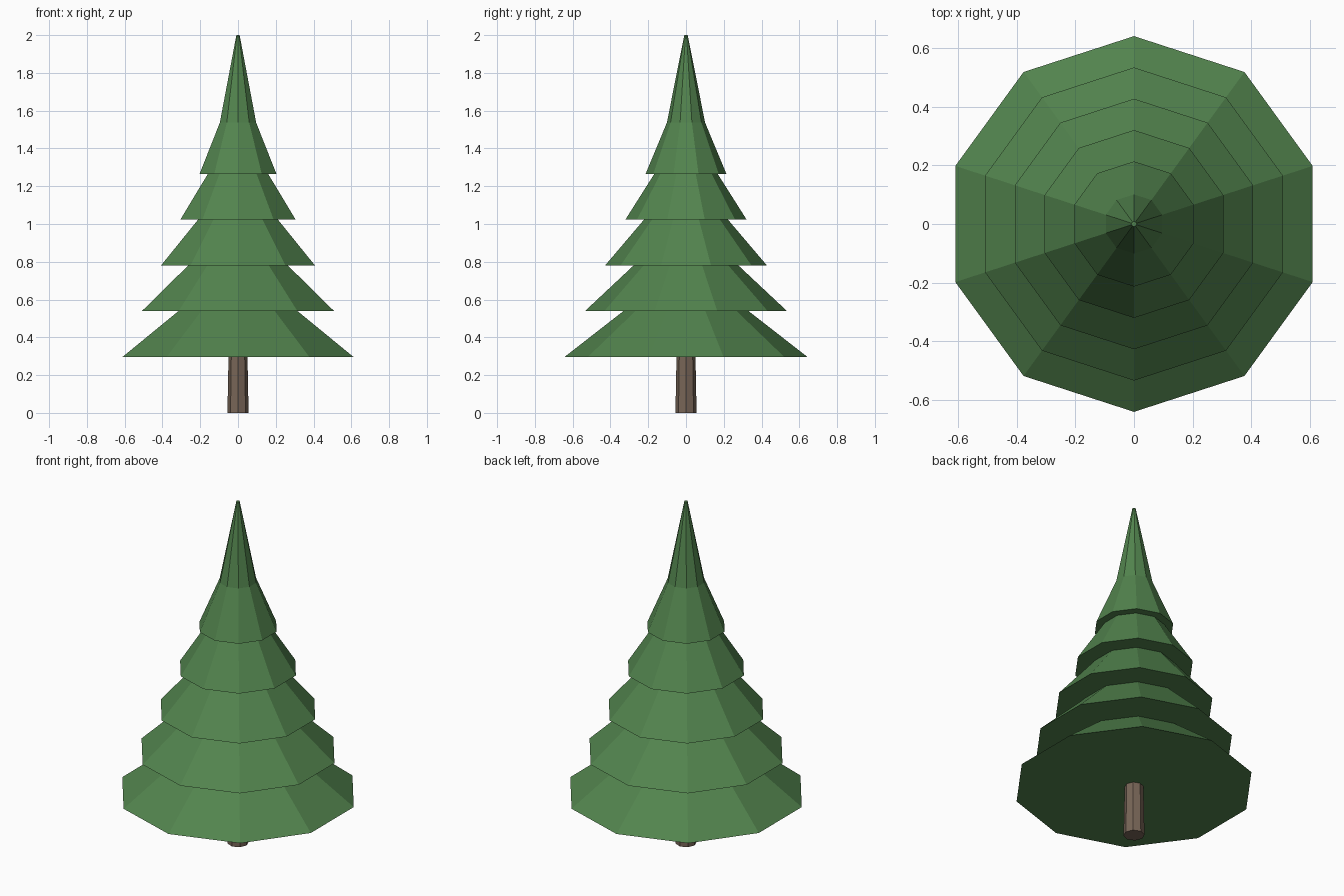
import bpy

cube = bpy.data.objects.get("Cube")
if cube:
    bpy.data.objects.remove(cube, do_unlink=True)


def make_material(name, rgb):
    mat = bpy.data.materials.new(name)
    mat.use_nodes = True
    color = (*rgb, 1.0)
    mat.diffuse_color = color
    mat.node_tree.nodes["Principled BSDF"].inputs["Base Color"].default_value = color
    return mat


def add_frustum(name, sides, bottom, top, r_bottom, r_top, mat):
    bpy.ops.mesh.primitive_cone_add(
        vertices=sides, radius1=r_bottom, radius2=r_top,
        depth=top - bottom, location=(0, 0, (bottom + top) / 2))
    obj = bpy.context.object
    obj.name = name
    obj.data.materials.append(mat)
    return obj


green = make_material("needle green", (0.085, 0.23, 0.076))
brown = make_material("bark brown", (0.185, 0.13, 0.095))

# Trunk, tapering slightly into the lowest branches
add_frustum("trunk", 8, 0.0, 0.36, 0.056, 0.049, brown)

# Overlapping branch tiers, each a flat-faced cone; the last forms the tip
TIERS = 6
BASE, PITCH, TOP = 0.297, 0.242, 2.0
HEIGHT = TOP - BASE - PITCH * (TIERS - 1)
for i in range(TIERS):
    z = BASE + PITCH * i
    add_frustum(f"branch_tier_{i + 1}", 10, z, z + HEIGHT,
                0.642 * (TIERS - i) / TIERS, 0.009, green)
